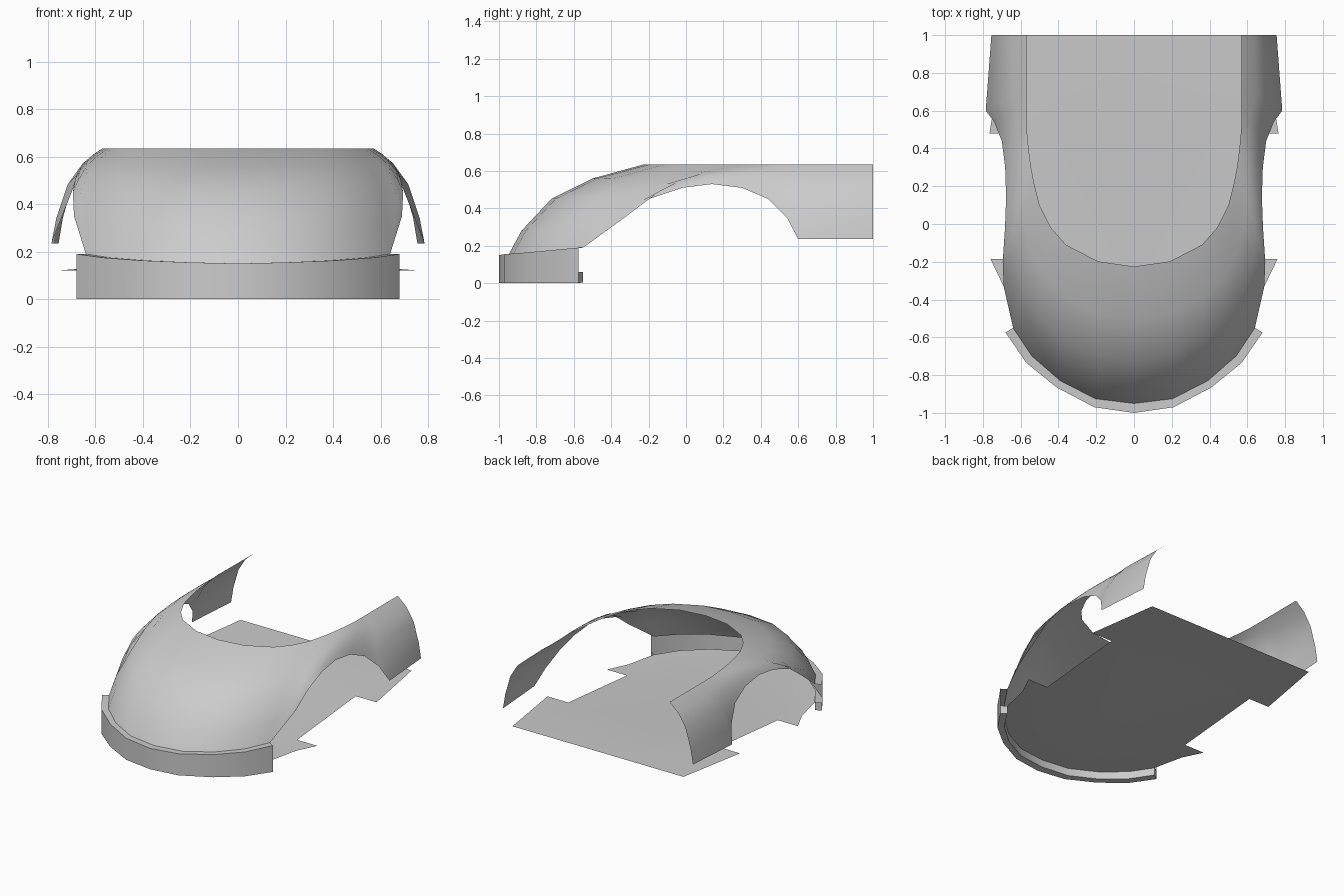
import bpy, bmesh
from mathutils import Vector

if "Cube" in bpy.data.objects:
    bpy.data.objects.remove(bpy.data.objects["Cube"])


def make(name, rings, smooth_angle=0.6):
    """Loft a sheet through equal-length rings of points (right half), mirrored to the left."""
    bm = bmesh.new()
    grid = [[bm.verts.new(p) for p in ring] for ring in rings]
    for a, b in zip(grid, grid[1:]):
        for i in range(len(a) - 1):
            bm.faces.new((a[i], a[i + 1], b[i + 1], b[i]))
    return finish(name, bm, smooth_angle)


def finish(name, bm, smooth_angle=0.6):
    geom = bm.verts[:] + bm.edges[:] + bm.faces[:]
    dup = bmesh.ops.duplicate(bm, geom=geom)["geom"]
    copies = [g for g in dup if isinstance(g, bmesh.types.BMVert)]
    for v in copies:
        v.co.x = -v.co.x
    bmesh.ops.reverse_faces(bm, faces=[g for g in dup if isinstance(g, bmesh.types.BMFace)])
    bmesh.ops.remove_doubles(bm, verts=bm.verts[:], dist=0.0005)
    me = bpy.data.meshes.new(name)
    bm.to_mesh(me)
    bm.free()
    ob = bpy.data.objects.new(name, me)
    bpy.context.collection.objects.link(ob)
    bpy.context.view_layer.objects.active = ob
    ob.select_set(True)
    bpy.ops.object.shade_smooth_by_angle(angle=smooth_angle)
    ob.select_set(False)
    return ob


# Nose outline shared by shell, bumper and floor
nose = [(0, -0.95, 0.15), (0.205, -0.925, 0.155), (0.39, -0.83, 0.163),
        (0.54, -0.70, 0.175), (0.64, -0.55, 0.19)]

# Body shell: lower edge runs round the nose, over the wheel arch, to the rear
arch = [(0.69, -0.33, 0.35), (0.695, -0.20, 0.45), (0.683, -0.02, 0.51),
        (0.677, 0.14, 0.53), (0.682, 0.30, 0.51), (0.70, 0.44, 0.45),
        (0.74, 0.54, 0.35), (0.785, 0.60, 0.235), (0.755, 1.0, 0.235)]
opening = [(0, -0.225), (0.19, -0.198), (0.36, -0.11), (0.44, -0.02), (0.50, 0.10),
           (0.53, 0.22), (0.545, 0.30), (0.556, 0.38), (0.564, 0.46),
           (0.57, 0.53), (0.57, 0.60), (0.57, 0.67), (0.57, 0.74), (0.57, 1.0)]
profile = [(0, 0), (0.097, 0.268), (0.317, 0.62), (0.62, 0.845), (1, 1)]
rings = []
for h, v in profile:
    ring = []
    for b, t in zip(nose + arch, opening):
        k = 0.4 + 0.6 * min(1, (0.635 - b[2]) / 0.4)
        hh = (h + v) / 2 + (h - v) / 2 * k
        vv = (h + v) / 2 + (v - h) / 2 * k
        ring.append((b[0] + (t[0] - b[0]) * hh, b[1] + (t[1] - b[1]) * hh,
                     b[2] + (0.635 - b[2]) * vv))
    rings.append(ring)
make("body_shell", rings, 0.8)

# Front bumper: top ledge, outer wall, bottom lip and short inner wall
outer = [(0, -1.0), (0.21, -0.97), (0.41, -0.865), (0.57, -0.735), (0.68, -0.575)]
bumper_rings = [
    nose,
    [(x, y, n[2]) for (x, y), n in zip(outer, nose)],
    [(x, y, 0) for x, y in outer],
    [(x, y, 0.005) for x, y, _ in nose],
    [(x, y, 0.06) for x, y, _ in nose],
]
make("front_bumper", bumper_rings)

# Small end tabs closing the lower bumper lip
bm = bmesh.new()
tab = [(0.68, -0.575, 0), (0.64, -0.55, 0.005), (0.64, -0.55, 0.06), (0.68, -0.575, 0.06)]
bm.faces.new([bm.verts.new(p) for p in tab])
finish("bumper_end_tabs", bm)

# Floor pan: flat front, ramp between the wheel notches, raised rear
bm = bmesh.new()
panels = [
    [(x, y, 0.06) for x, y, _ in nose]
    + [(0.69, -0.33, 0.06), (0.76, -0.185, 0.06), (0.60, -0.185, 0.06), (0, -0.185, 0.06)],
    [(0, -0.185, 0.06), (0.60, -0.185, 0.06), (0.60, 0.48, 0.12), (0, 0.48, 0.12)],
    [(0, 0.48, 0.12), (0.60, 0.48, 0.12), (0.765, 0.48, 0.12), (0.68, 1.0, 0.127), (0, 1.0, 0.127)],
]
for pts in panels:
    bm.faces.new([bm.verts.new(p) for p in pts])
finish("floor_pan", bm)
